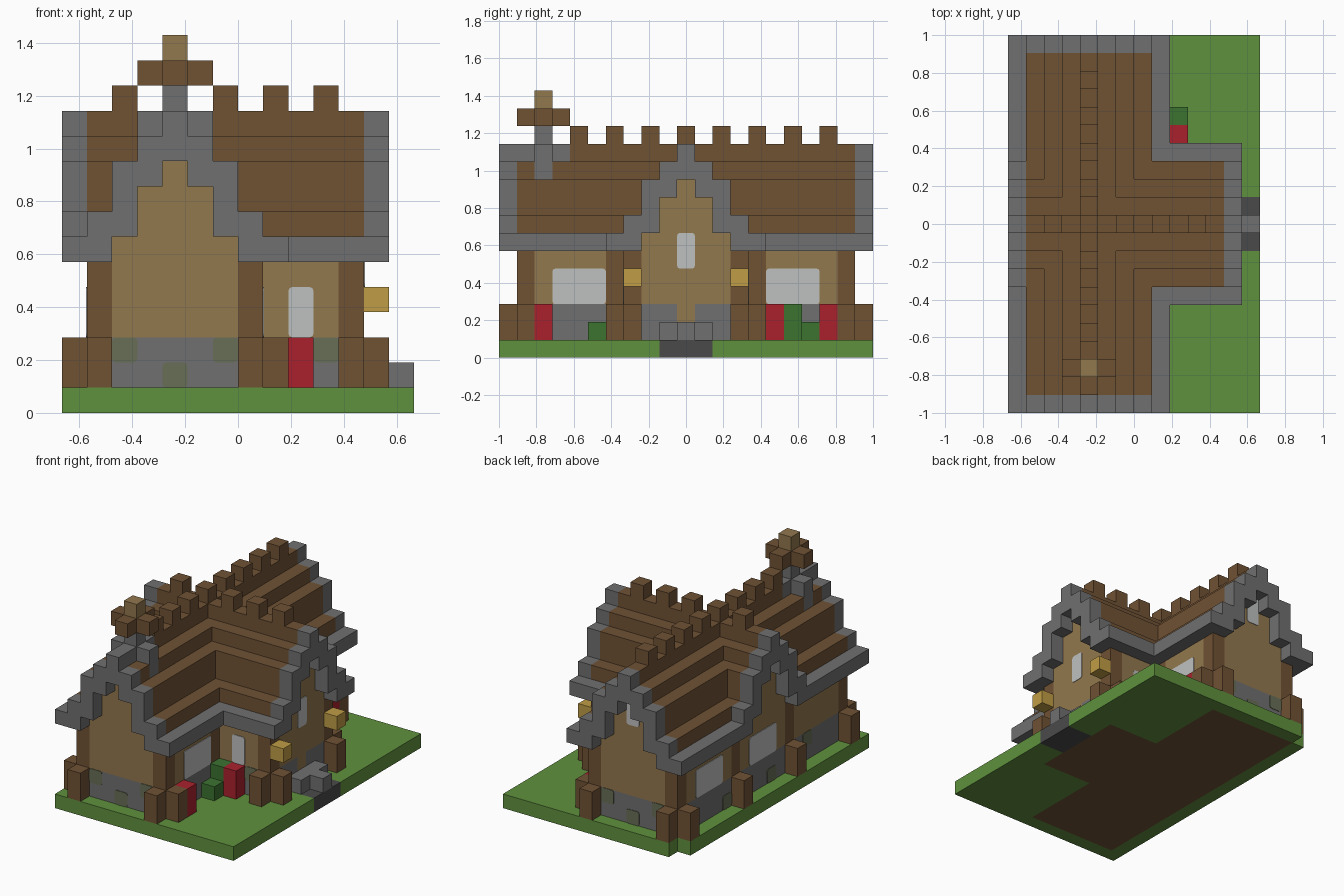
import bpy, bmesh
from mathutils import Vector

if "Cube" in bpy.data.objects:
    bpy.data.objects.remove(bpy.data.objects["Cube"], do_unlink=True)

U = 2 / 21                      # size of one block
ORIGIN = Vector((-7, -10.5, 0))


def material(name, rgb):
    lin = [((c / 255 + 0.055) / 1.055) ** 2.4 for c in rgb] + [1]
    m = bpy.data.materials.new(name)
    m.use_nodes = True
    m.diffuse_color = lin
    m.node_tree.nodes["Principled BSDF"].inputs["Base Color"].default_value = lin
    return m


TIMBER = material("brown timber", (112, 82, 52))
STONE = material("grey stone", (112, 112, 112))
GRASS = material("grass green", (96, 145, 62))
FLOWER = material("flower red", (170, 33, 45))
PLASTER = material("tan plaster", (146, 120, 78))
GLASS = material("pale glass", (190, 193, 191))
LAMP = material("lamp yellow", (192, 157, 70))
PATH = material("dark path stone", (74, 74, 74))
LEAF = material("leaf green", (60, 114, 48))
MOSS = material("mossy stone", (104, 110, 86))

blocks = {}                     # cell -> part name
part_material = {}


def fill(part, mat, xs, ys, zs):
    """Fill a box of blocks; each range is (first, last) or one index."""
    part_material[part] = mat
    span = [range(r, r + 1) if isinstance(r, int) else range(r[0], r[1] + 1)
            for r in (xs, ys, zs)]
    for x in span[0]:
        for y in span[1]:
            for z in span[2]:
                blocks[x, y, z] = part


# ground, floor and path
fill("ground", GRASS, (0, 13), (0, 20), 0)
del blocks[0, 20, 0]
fill("floor", TIMBER, (1, 7), (1, 19), 0)
fill("floor", TIMBER, (1, 11), (7, 13), 0)
fill("path", PATH, (12, 13), (9, 11), 0)
fill("door_steps", STONE, 12, (9, 11), 1)
fill("door_steps", STONE, 13, 10, 1)

# crossing stepped roofs: (bottom, top) block by distance from the ridge
PROFILE = [(10, 11), (9, 10), (7, 9), (6, 7), (6, 6)]
roof_bottom = {}
for x in range(13):
    for y in range(21):
        choices = []
        if x <= 8:
            d = abs(x - 4)
            choices.append((PROFILE[d], d == 4 or y in (0, 20)))
        if 6 <= y <= 14:
            d = abs(y - 10)
            choices.append((PROFILE[d], d == 4 or x in (0, 12)))
        if choices:
            span, trim = max(choices, key=lambda c: c[0][1])
            roof_bottom[x, y] = span[0]
            if trim:
                fill("roof_trim", STONE, x, y, span)
            else:
                fill("roof", TIMBER, x, y, span)

# walls: stone base, plaster above, timber corner posts
footprint = {(x, y) for x in range(1, 12) for y in range(1, 20)
             if x <= 7 or 7 <= y <= 13}
posts = {(1, 1), (7, 1), (1, 19), (7, 19), (11, 7), (11, 13),
         (7, 6), (7, 14), (1, 7), (1, 13)}
for x, y in footprint:
    around = {(x + 1, y), (x - 1, y), (x, y + 1), (x, y - 1)}
    if around <= footprint:
        continue
    top = roof_bottom[x, y] - 1
    if (x, y) in posts:
        fill("corner_posts", TIMBER, x, y, (1, top))
    else:
        fill("stone_base", STONE, x, y, (1, 2))
        fill("plaster_walls", PLASTER, x, y, (3, top))
fill("door", PLASTER, 11, 10, (1, 2))

# buttresses around the corners, mirrored front to back
for y in (0, 20):
    for x in (1, 7):
        fill("buttresses", TIMBER, x, y, (1, 2))
for x, y in ((0, 1), (8, 1), (0, 7), (12, 7), (11, 6)):
    for row in (y, 20 - y):
        fill("buttresses", TIMBER, x, row, (1, 2))

# lamps
for y in (7, 13):
    fill("lamps", LAMP, 12, y, 4)

# ridge studs
for y in range(4, 19, 2):
    fill("ridge_studs", TIMBER, 4, y, 12)
for x in (2, 6, 8, 10):
    fill("ridge_studs", TIMBER, x, 10, 12)

# finial on the front ridge
fill("finial_post", STONE, (3, 5), 2, (10, 11))
fill("finial_post", STONE, 4, (1, 3), 11)
fill("finial_post", STONE, 4, 2, 12)
fill("finial_arms", TIMBER, (3, 5), 2, 13)
fill("finial_arms", TIMBER, 4, (1, 3), 13)
fill("finial_cap", PLASTER, 4, 2, 14)

# planting
for x, y in ((8, 2), (9, 6), (9, 15), (8, 18)):
    fill("red_flowers", FLOWER, x, y, (1, 2))
for x, y, top in ((8, 5, 1), (8, 6, 2), (9, 16, 2), (8, 17, 1)):
    fill("bushes", LEAF, x, y, (1, top))


def add_object(name, bm, mat):
    mesh = bpy.data.meshes.new(name)
    bm.to_mesh(mesh)
    bm.free()
    mesh.materials.append(mat)
    bpy.context.collection.objects.link(bpy.data.objects.new(name, mesh))


def skin_part(part):
    """Cover the open sides of a part's blocks, then merge flat areas."""
    bm = bmesh.new()
    corners = {}

    def vert(p):
        key = tuple(round(c) for c in p)
        if key not in corners:
            corners[key] = bm.verts.new((Vector(key) + ORIGIN) * U)
        return corners[key]

    for cell in [c for c, owner in blocks.items() if owner == part]:
        for axis in range(3):
            for sign in (-1, 1):
                n = Vector((0, 0, 0))
                n[axis] = sign
                if tuple(round(c) for c in Vector(cell) + n) in blocks:
                    continue
                a = Vector((0, 0, 0))
                a[(axis + 1) % 3] = 1
                b = n.cross(a)
                mid = Vector(cell) + Vector((.5, .5, .5)) + n / 2
                bm.faces.new([vert(mid + (a * i + b * j) / 2) for i, j in
                              ((-1, -1), (1, -1), (1, 1), (-1, 1))])
    bmesh.ops.dissolve_limit(bm, angle_limit=0.01, verts=bm.verts, edges=bm.edges)
    add_object(part, bm, part_material[part])


for part in part_material:
    if part in blocks.values():
        skin_part(part)


def plate(name, mat, axis, plane, start, width, z, height):
    """Thin rounded plate on a wall; axis 0 faces x, axis 1 faces y."""
    size, mid = Vector((0, 0, height)), Vector((0, 0, z + height / 2))
    size[axis], size[1 - axis] = 0.08, width
    mid[axis], mid[1 - axis] = plane, start + width / 2
    bm = bmesh.new()
    bmesh.ops.create_cube(bm, size=U)
    bmesh.ops.scale(bm, vec=size, verts=bm.verts)
    bmesh.ops.translate(bm, vec=(mid + ORIGIN) * U, verts=bm.verts)
    rim = [e for e in bm.edges
           if abs((e.verts[0].co - e.verts[1].co)[axis]) > 0.001]
    bmesh.ops.bevel(bm, geom=rim, offset=0.015, segments=2, profile=0.5,
                    affect='EDGES')
    add_object(name, bm, mat)


# windows
for y in (3, 15):
    plate("left_window", GLASS, 0, 8, y, 3, 3, 2)
for y in (9, 15):
    plate("right_window", GLASS, 0, 1, y, 3, 3, 2)
for plane in (7, 14):
    plate("wing_window", GLASS, 1, plane, 9, 1, 3, 2)
plate("wing_gable_window", GLASS, 0, 12, 10, 1, 5, 2)
plate("back_gable_window", GLASS, 1, 20, 4, 1, 8, 2)

# moss patches on the stone base
for plane in (1, 20):
    for x, z in ((2, 2), (4, 1), (6, 2)):
        plate("moss_patch", MOSS, 1, plane, x, 1, z, 1)
plate("moss_patch", MOSS, 1, 7, 10, 1, 2, 1)
for y, z in ((14, 1), (9, 1), (5, 2)):
    plate("moss_patch", MOSS, 0, 1, y, 1, z, 1)
